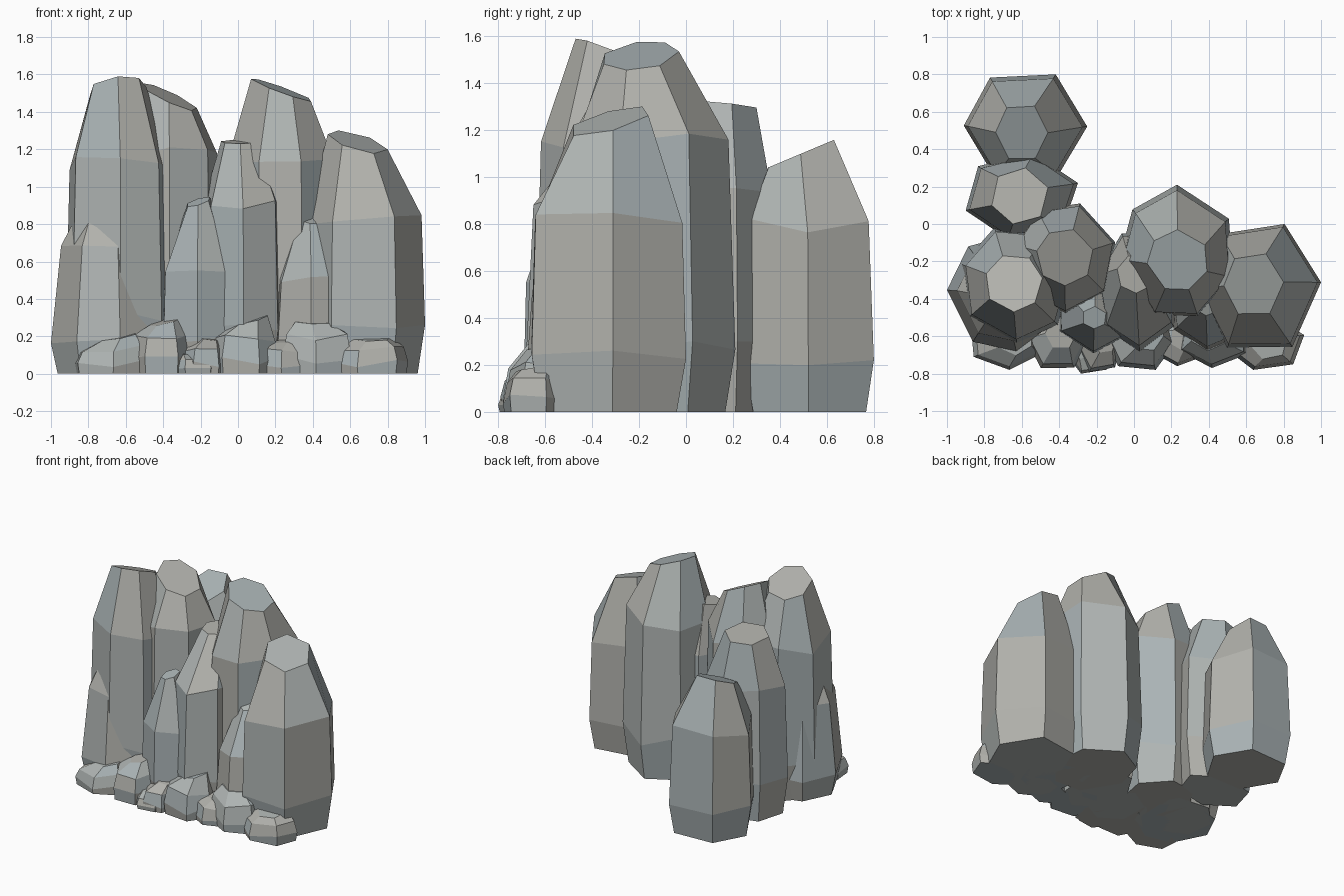
import bpy, bmesh, math, random

if "Cube" in bpy.data.objects:
    bpy.data.objects.remove(bpy.data.objects["Cube"])

random.seed(11)

# three close grey tints spread over the facets
MATS = []
for tint, col in (("warm", (.44, .44, .41)), ("green", (.43, .46, .45)), ("cool", (.40, .45, .46))):
    m = bpy.data.materials.new("stone_" + tint)
    m.diffuse_color = (*col, 1)
    m.use_nodes = True
    m.node_tree.nodes["Principled BSDF"].inputs["Base Color"].default_value = m.diffuse_color
    MATS.append(m)


def fit(v):
    """Rescale a list of numbers so it spans -1..1."""
    lo, hi = min(v), max(v)
    return [2 * (a - lo) / (hi - lo) - 1 for a in v]


def rock(name, x, y, h, top, tr, slope, levels, n=7, rot=0.0, wob=.03):
    """Faceted boulder: x / y spans, height, top facet centre, radius and slope."""
    cx, cy = sum(x) / 2, sum(y) / 2
    rx, ry = (x[1] - x[0]) / 2, (y[1] - y[0]) / 2
    ang = [rot + math.tau * (i + random.uniform(-.1, .1)) / n for i in range(n)]
    ux, uy = fit([math.cos(a) for a in ang]), fit([math.sin(a) for a in ang])
    bm = bmesh.new()
    rings = []
    for k, (f, r) in enumerate(levels):
        t = max(0, f - .3) * .2               # lean towards the top facet
        px, py = cx + (top[0] - cx) * t, cy + (top[1] - cy) * t
        rings.append([bm.verts.new((px + ux[i] * rx * r, py + uy[i] * ry * r,
                                    f * h + (random.uniform(-wob, wob) * h if k else 0)))
                      for i in range(n)])
    # tilted planar facet on top
    rings.append([bm.verts.new((top[0] + ux[i] * tr, top[1] + uy[i] * tr,
                                h + (slope[0] * ux[i] + slope[1] * uy[i]) * tr))
                  for i in range(n)])
    for a, b in zip(rings, rings[1:]):
        for i in range(n):
            j = (i + 1) % n
            bm.faces.new((a[i], a[j], b[j], b[i]))
    bm.faces.new(rings[-1])
    bm.faces.new(rings[0][::-1])
    for f in bm.faces:
        f.material_index = random.randrange(3)
    bmesh.ops.recalc_face_normals(bm, faces=bm.faces)
    me = bpy.data.meshes.new(name)
    for m in MATS:
        me.materials.append(m)
    bm.to_mesh(me)
    bm.free()
    bpy.context.collection.objects.link(bpy.data.objects.new(name, me))


STONE = [(0, .95), (.28, 1), (.66, .88)]

# tall columns: name, x span, y span, height, top centre, top radius, slope,
# shoulder height and radius, sides, rotation
columns = [
    ("column_back_left", (-.91, -.25), (.25, .80), 1.10, (-.60, .49), .14, (0, .42), .72, .93, 6, 0),
    ("column_middle_left", (-.90, -.30), (-.08, .38), 1.31, (-.61, .15), .15, (.05, -.1), .74, .93, 6, .3),
    ("column_centre_left", (-.64, -.10), (-.48, .11), 1.48, (-.37, -.18), .15, (-.45, .2), .79, .95, 7, .3),
    ("column_front_left", (-.92, -.33), (-.64, -.02), 1.53, (-.64, -.32), .15, (.1, -.4), .73, .93, 7, .15),
    ("column_left_low", (-1.0, -.40), (-.68, -.05), .90, (-.70, -.38), .15, (.2, .1), .75, .82, 7, .45),
    ("column_centre_right", (-.08, .53), (-.50, .21), 1.52, (.23, -.19), .16, (-.36, .1), .77, .93, 7, .61),
    ("column_right", (.34, 1.0), (-.66, 0), 1.24, (.64, -.32), .16, (-.27, .25), .66, .95, 6, .08),
    ("column_centre_front", (-.20, .25), (-.68, -.05), 1.24, (.01, -.27), .10, (0, .1), .73, .93, 7, .2),
    ("column_front_right", (.19, .62), (-.68, -.2), .83, (.39, -.42), .07, (-.1, .4), .62, .9, 7, .1),
    ("column_front_centre", (-.40, -.01), (-.69, -.2), .92, (-.21, -.50), .06, (.3, .3), .58, .95, 6, .5),
]
for name, x, y, h, top, tr, slope, sh, sr, n, rot in columns:
    rock(name, x, y, h, top, tr, slope, [(0, .88), (.2, 1), (sh, sr)], n, rot)

# small stones along the front foot: x span, y span, height
stones = [
    ((-.87, -.50), (-.78, -.48), .20), ((-.58, -.24), (-.77, -.42), .28),
    ((-.31, -.06), (-.79, -.5), .19), ((-.16, .22), (-.78, -.42), .29),
    ((.10, .38), (-.76, -.5), .18), ((.24, .61), (-.77, -.44), .28),
    ((.50, .91), (-.78, -.5), .19), ((-.36, -.10), (-.80, -.55), .11),
]
for i, (x, y, h) in enumerate(stones):
    c = (sum(x) / 2 + random.uniform(-.05, .05), sum(y) / 2 + .02)
    rock("foot_stone_%d" % (i + 1), x, y, h, c, .25 * (x[1] - x[0]),
         (random.uniform(-.25, .25), .15), STONE, 6, random.random(), .11)
